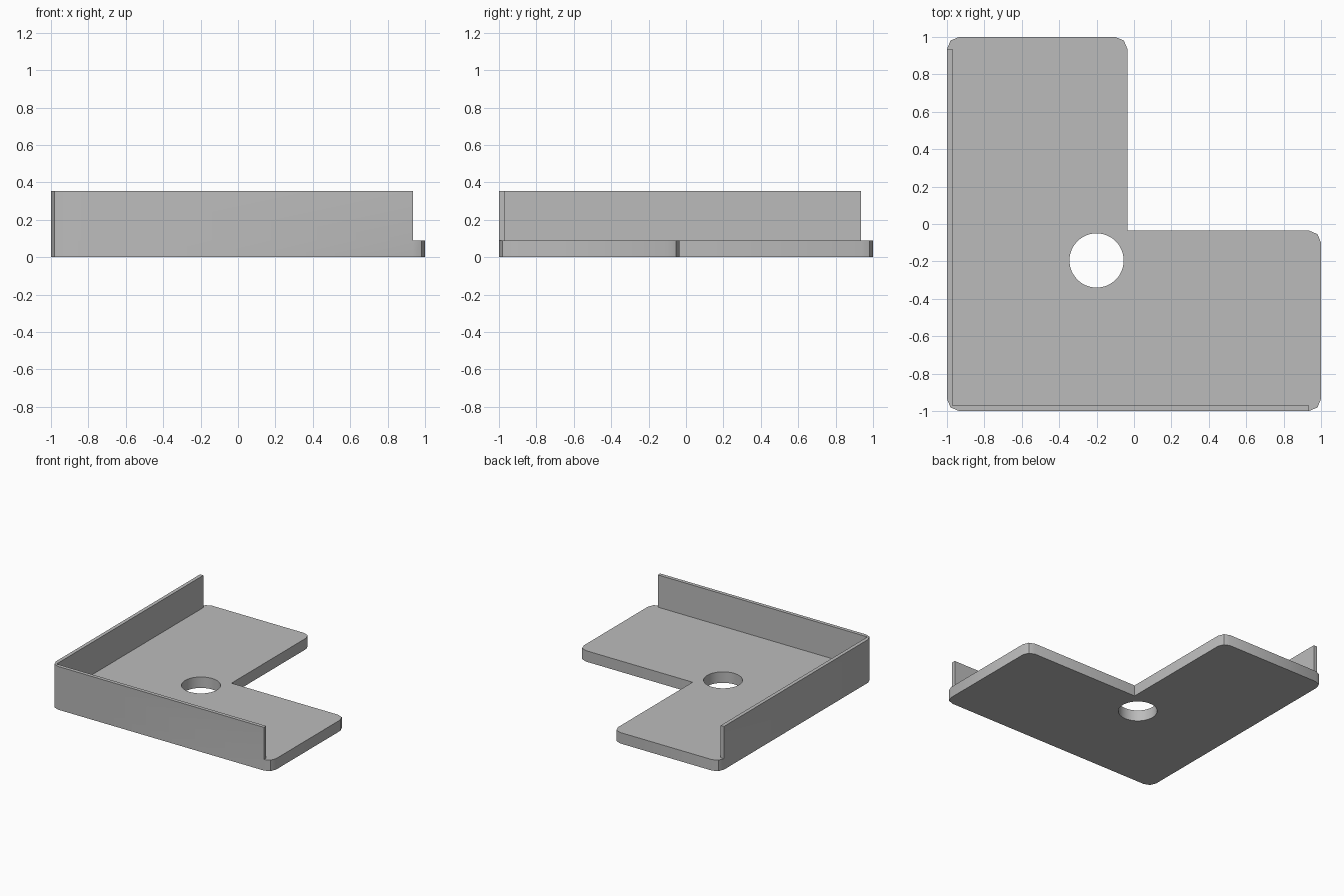
import bpy, bmesh, math

if "Cube" in bpy.data.objects:
    bpy.data.objects.remove(bpy.data.objects["Cube"])

R = 0.065          # outer corner radius
FLOOR = 0.09       # plate thickness
TOP = 0.355        # wall height
T = 0.03           # wall thickness
INNER = -0.035     # inside corner of the L

grey = bpy.data.materials.new("plain grey")
grey.diffuse_color = (0.5, 0.5, 0.5, 1)
grey.use_nodes = True
grey.node_tree.nodes["Principled BSDF"].inputs["Base Color"].default_value = grey.diffuse_color


def arc(cx, cy, start):
    """Quarter-round corner in two segments, counter-clockwise from start degrees."""
    return [(cx + R * math.cos(math.radians(start + a)),
             cy + R * math.sin(math.radians(start + a))) for a in (0, 45, 90)]


def prism(name, outline, z0, z1):
    """Closed solid extruded upwards from an outline."""
    bm = bmesh.new()
    face = bm.faces.new([bm.verts.new((x, y, z0)) for x, y in outline])
    ext = bmesh.ops.extrude_face_region(bm, geom=[face])
    verts = [v for v in ext["geom"] if isinstance(v, bmesh.types.BMVert)]
    bmesh.ops.translate(bm, verts=verts, vec=(0, 0, z1 - z0))
    bmesh.ops.recalc_face_normals(bm, faces=bm.faces[:])
    mesh = bpy.data.meshes.new(name)
    bm.to_mesh(mesh)
    bm.free()
    mesh.materials.append(grey)
    ob = bpy.data.objects.new(name, mesh)
    bpy.context.collection.objects.link(ob)
    return ob


def combine(target, tool, operation):
    """Apply a boolean and discard the tool object."""
    bpy.context.view_layer.objects.active = target
    mod = target.modifiers.new(operation, 'BOOLEAN')
    mod.operation, mod.solver, mod.object = operation, 'EXACT', tool
    bpy.ops.object.modifier_apply(modifier=mod.name)
    bpy.data.objects.remove(tool, do_unlink=True)


c = 1 - R
near_corner = arc(-c, -c, 180)

# L-shaped base plate
plate = prism("corner_bracket", near_corner
              + arc(c, -c, 270)
              + arc(c, INNER - R, 0)
              + [(INNER, INNER)]
              + arc(INNER - R, c, 0)
              + arc(-c, c, 90), 0, FLOOR)

# Upright walls along the two outer sides, meeting at the rounded corner
wall = prism("wall", near_corner
             + [(c, -1), (c, -1 + T), (-1 + T, -1 + T), (-1 + T, c), (-1, c)], 0, TOP)
combine(plate, wall, 'UNION')

# Round hole near the inside corner
hole = prism("hole_cutter", [(-0.2 + 0.145 * math.cos(i * math.tau / 48),
                              -0.195 + 0.145 * math.sin(i * math.tau / 48))
                             for i in range(48)], -0.1, 0.2)
combine(plate, hole, 'DIFFERENCE')

# Smooth the hole and corner blends, keep hard edges crisp
plate.select_set(True)
bpy.context.view_layer.objects.active = plate
bpy.ops.object.shade_smooth_by_angle(angle=math.radians(30))
